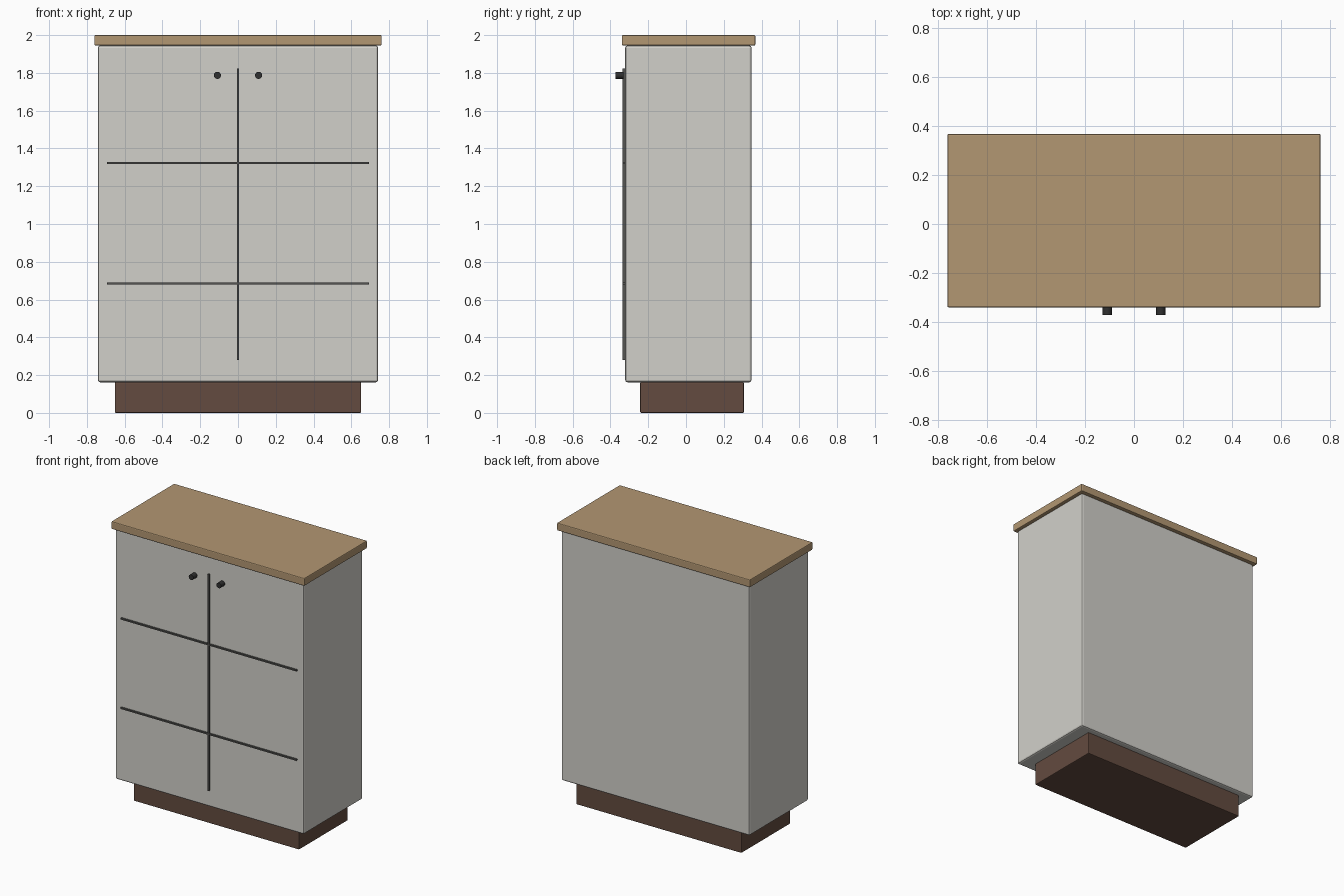
import bpy, math

if "Cube" in bpy.data.objects:
    bpy.data.objects.remove(bpy.data.objects["Cube"])


def material(name, rgb):
    m = bpy.data.materials.new(name)
    m.diffuse_color = (*rgb, 1)
    m.use_nodes = True
    m.node_tree.nodes["Principled BSDF"].inputs["Base Color"].default_value = m.diffuse_color
    return m


wood = material("light_wood", (0.45, 0.31, 0.17))
brown = material("dark_brown", (0.125, 0.07, 0.05))
paint = material("warm_white", (0.64, 0.63, 0.59))
seam = material("seam_grey", (0.09, 0.09, 0.085))
black = material("black_metal", (0.03, 0.03, 0.03))


def box(name, x, y, z, mat, bevel=0.0, segments=2):
    """Box from (min, max) pairs on each axis."""
    spans = (x, y, z)
    bpy.ops.mesh.primitive_cube_add(size=1, location=[(a + b) / 2 for a, b in spans])
    o = bpy.context.object
    o.name = name
    o.scale = [b - a for a, b in spans]
    bpy.ops.object.transform_apply(location=False, rotation=False, scale=True)
    o.data.materials.append(mat)
    if bevel:
        mod = o.modifiers.new("bevel", 'BEVEL')
        mod.width = bevel
        mod.segments = segments
    return o


# Plinth, cabinet body and overhanging top
box("plinth", (-0.652, 0.652), (-0.243, 0.307), (0, 0.162), brown, 0.006)
box("cabinet_body", (-0.742, 0.742), (-0.322, 0.347), (0.162, 1.945), paint, 0.012)
box("countertop", (-0.761, 0.761), (-0.34, 0.367), (1.945, 2.0), wood, 0.006)

# Raised seam strips on the front
box("center_seam", (-0.005, 0.005), (-0.336, -0.32), (0.28, 1.823), seam)
for i, z in enumerate((0.685, 1.322)):
    box(f"cross_seam_{i + 1}", (-0.693, 0.693), (-0.335, -0.32), (z - 0.005, z + 0.005), seam)

# Pair of round knobs
for side, sx in (("left", -1), ("right", 1)):
    bpy.ops.mesh.primitive_cylinder_add(vertices=16, radius=0.019, depth=0.042,
                                        location=(sx * 0.109, -0.351, 1.787),
                                        rotation=(math.pi / 2, 0, 0))
    knob = bpy.context.object
    knob.name = side + "_knob"
    knob.data.materials.append(black)
    bpy.ops.object.shade_smooth_by_angle()
